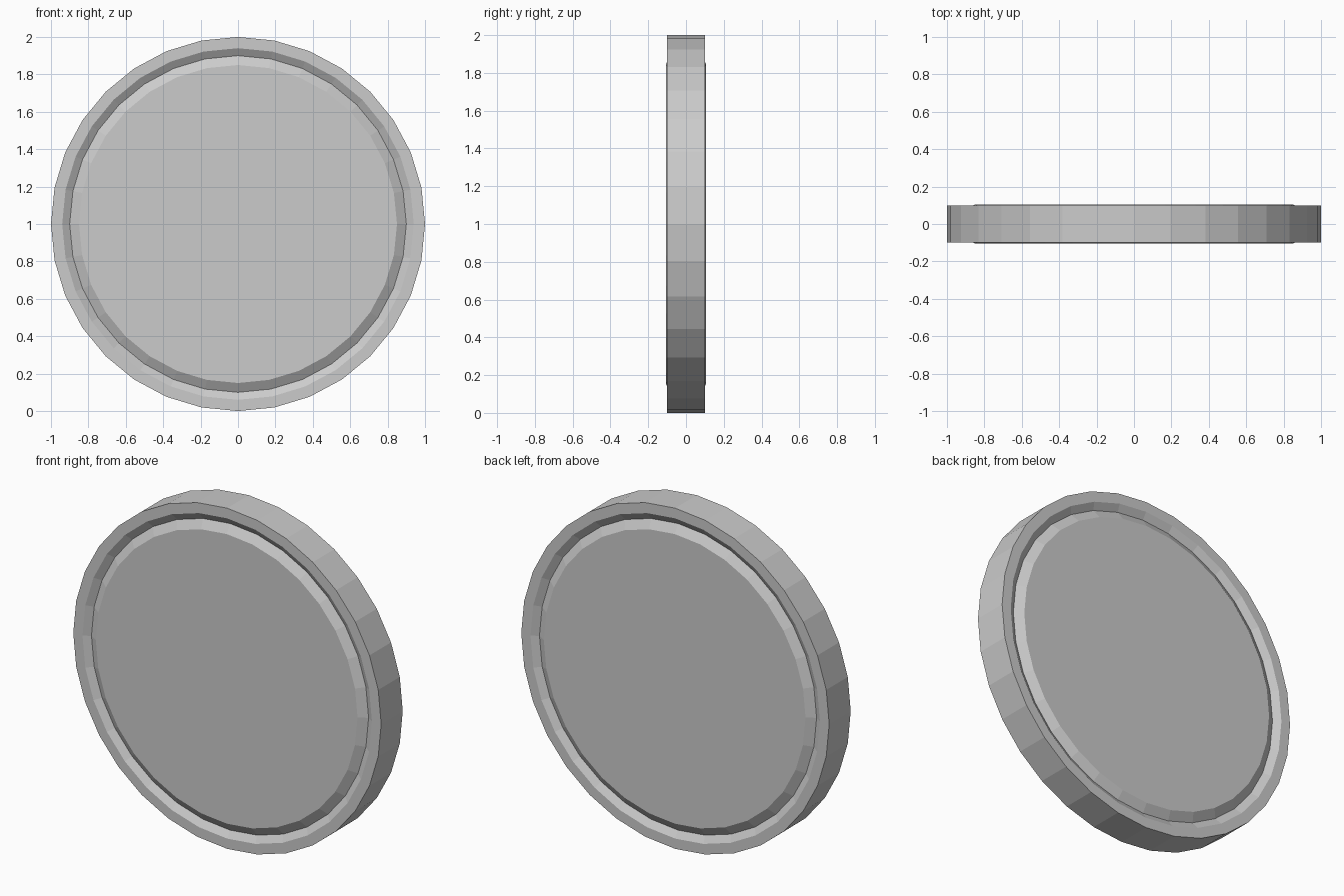
import bpy, bmesh
from math import sin, cos, tau

if "Cube" in bpy.data.objects:
    bpy.data.objects.remove(bpy.data.objects["Cube"])

SIDES = 32
CENTRE_Z = 1.0

# Half profile (radius, depth) from the raised face out to the rim edge
half = [(0.85, 0.105), (0.90, 0.074), (0.94, 0.10), (1.0, 0.10)]
# Mirror it to get the full front-to-back profile
profile = [(r, -y) for r, y in half] + [(r, y) for r, y in reversed(half)]

bm = bmesh.new()


def ring(radius, y):
    return [bm.verts.new((radius * cos(tau * i / SIDES), y,
                          CENTRE_Z + radius * sin(tau * i / SIDES)))
            for i in range(SIDES)]


rings = [ring(r, y) for r, y in profile]

# Walls between neighbouring rings: face groove, rim and outer edge
for a, b in zip(rings, rings[1:]):
    for i in range(SIDES):
        j = (i + 1) % SIDES
        bm.faces.new((a[i], a[j], b[j], b[i]))

# Flat front and back faces
bm.faces.new(rings[0])
bm.faces.new(rings[-1])
bmesh.ops.recalc_face_normals(bm, faces=bm.faces)

mesh = bpy.data.meshes.new("grooved_disc")
bm.to_mesh(mesh)
bm.free()
disc = bpy.data.objects.new("grooved_disc", mesh)
bpy.context.collection.objects.link(disc)
